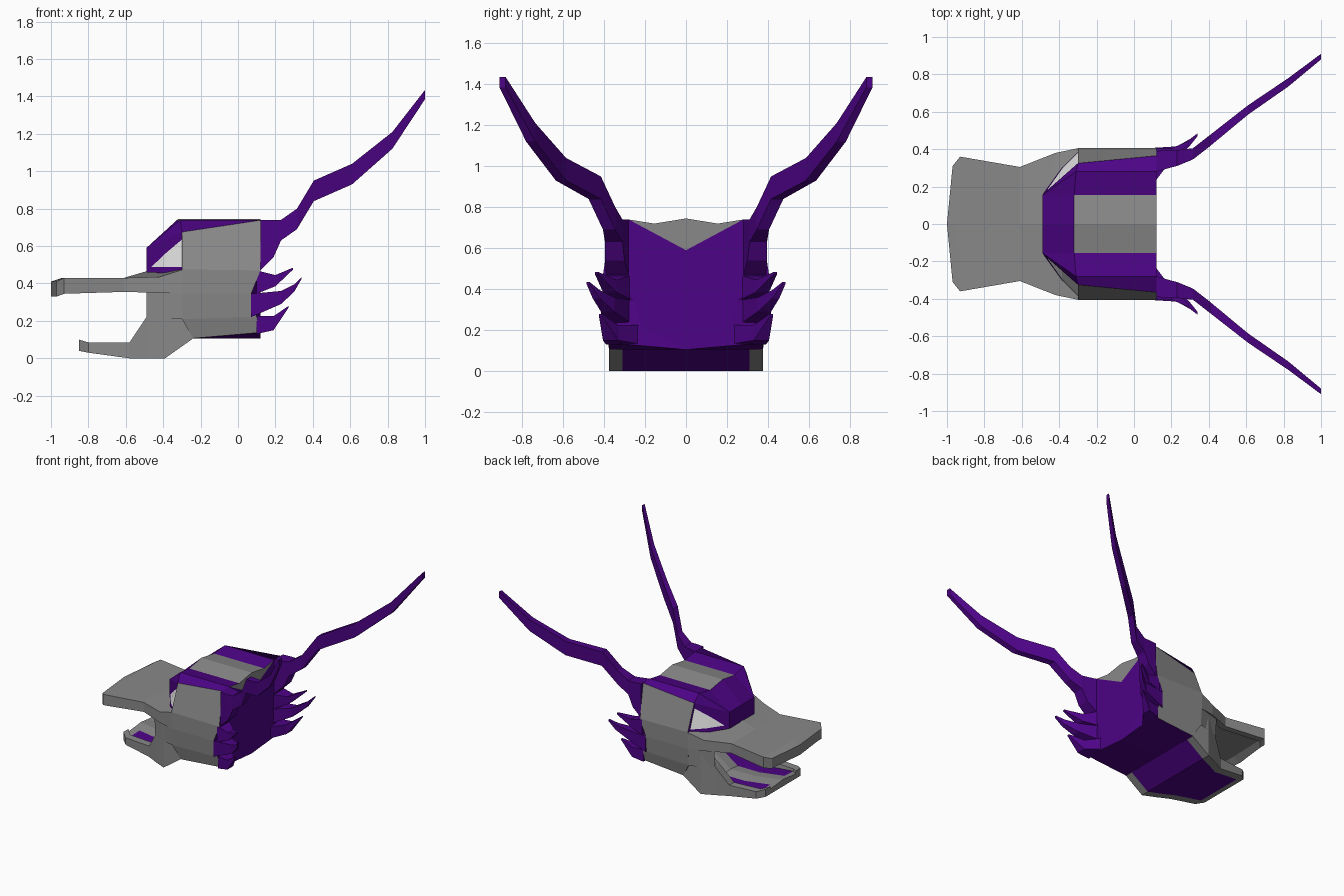
import bpy, bmesh

if "Cube" in bpy.data.objects:
    bpy.data.objects.remove(bpy.data.objects["Cube"], do_unlink=True)


def material(name, color):
    m = bpy.data.materials.new(name)
    m.use_nodes = True
    m.diffuse_color = color
    m.node_tree.nodes["Principled BSDF"].inputs["Base Color"].default_value = color
    return m


GREY, PURPLE, WHITE = 0, 1, 2
MATS = [material("scale grey", (0.25, 0.25, 0.25, 1)),
        material("deep purple", (0.073, 0.001, 0.235, 1)),
        material("eye white", (0.8, 0.8, 0.8, 1))]


def build(name, verts, faces):
    """Make the +y half from (indices, colour) faces and mirror it across y."""
    bm = bmesh.new()
    vs = [bm.verts.new(v) for v in verts]
    for idx, mat in faces:
        bm.faces.new([vs[i] for i in idx]).material_index = mat
    bmesh.ops.recalc_face_normals(bm, faces=bm.faces)
    me = bpy.data.meshes.new(name)
    bm.to_mesh(me)
    bm.free()
    for m in MATS:
        me.materials.append(m)
    ob = bpy.data.objects.new(name, me)
    bpy.context.collection.objects.link(ob)
    mod = ob.modifiers.new("Mirror", "MIRROR")
    mod.use_axis = (False, True, False)
    mod.merge_threshold = 0.0005


def loft(name, rings, color, closed=False, caps=(None, None)):
    """Skin rings of points; color(station, segment) picks each face's colour."""
    n = len(rings[0])
    verts = [p for r in rings for p in r]
    faces = []
    for s in range(len(rings) - 1):
        for k in range(n if closed else n - 1):
            a, b = s * n + k, s * n + (k + 1) % n
            faces.append(((a, b, b + n, a + n), color(s, k)))
    for start, cap in zip((0, len(verts) - n), caps):
        if cap is not None:
            faces.append((tuple(range(start, start + n)), cap))
    build(name, verts, faces)


def spike(name, stations):
    """Tapering four-sided spike; station = x, y in, y out, z low, z high."""
    rings = [[(x, y0, z1), (x, y1, z1), (x, y1, z0), (x, y0, z0)]
             for x, y0, y1, z0, z1 in stations]
    loft(name, rings, lambda s, k: PURPLE, True, (PURPLE, PURPLE))


# Skull: roof, cheeks and underside
front = [(-.32, 0, .745), (-.32, .155, .72), (-.31, .28, .74), (-.3, .325, .675),
         (-.3, .405, .475), (-.3, .405, .345), (-.3, .395, .21), (-.24, .375, .107),
         (-.24, 0, .105)]
back = [(.12, 0, .745), (.12, .155, .72), (.12, .28, .74), (.12, .365, .738),
        (.12, .405, .47), (.07, .405, .345), (.1, .395, .22), (.12, .375, .138),
        (.12, 0, .105)]
skull_colors = [GREY, PURPLE, PURPLE, GREY, GREY, GREY, GREY, PURPLE]
loft("skull", [front, back], lambda s, k: skull_colors[k])

# Flat back wall with the grey notch at the top, and the wall behind the mouth
build("back_wall", back + [(.12, 0, .59), (.12, .25, .345), (.12, .22, .22)],
      [((0, 1, 2, 9), GREY), ((9, 2, 10, 11, 8), PURPLE), ((2, 3, 4, 10), PURPLE),
       ((10, 4, 5), PURPLE), ((10, 5, 6, 11), PURPLE), ((11, 6, 7, 8), PURPLE)])
build("throat_wall", [(-.3, 0, .47), (-.3, .4, .47), (-.3, .39, .21), (-.24, .37, .11),
                      (-.24, 0, .11)], [((0, 1, 2, 3, 4), PURPLE)])

# Brow with a triangular eye under it and a thin lower lid
build("brow_and_eyes",
      [(-.49, 0, .59), (-.49, .155, .59), front[0], front[1], front[2], front[3],
       (-.49, 0, .46), (-.49, .155, .46), (-.385, .25, .563), (-.3, .325, .635),
       (-.3, .38, .487), (-.385, .295, .487), (-.465, .18, .487),
       (-.3, .385, .465), (-.385, .3, .455)],
      [((0, 1, 3, 2), PURPLE), ((1, 4, 3), PURPLE), ((1, 5, 4), PURPLE),
       ((0, 6, 7, 1), PURPLE), ((1, 7, 12), PURPLE), ((1, 12, 8), PURPLE),
       ((1, 8, 9, 5), PURPLE), ((8, 12, 11), WHITE), ((8, 11, 10, 9), WHITE),
       ((7, 14, 11, 12), PURPLE), ((14, 13, 10, 11), PURPLE)])

# Upper jaw: centre x, side x, half width, centre top, side top, bottom, palate
rings = []
for xc, xs, w, tc, ts, b, p in [(-1, -.97, .31, .41, .41, .33, .33),
                                (-.94, -.93, .36, .43, .43, .345, .36),
                                (-.61, -.61, .305, .43, .43, .355, .4),
                                (-.49, -.42, .38, .465, .435, .35, .405),
                                (-.3, -.3, .405, .48, .473, .345, .44)]:
    rings.append([(xc, 0, tc), (xs, w, ts), (xs, w, b), (xs, w - .05, b),
                  (xs, w - .06, p), (xc, 0, p)])
loft("upper_jaw", rings, lambda s, k: GREY, False, (GREY, None))

# Lower jaw with a grey tongue: x, half width, rim height, bottom height
rings = []
for x, w, t, b in [(-.85, .22, .10, .04), (-.8, .265, .085, .03), (-.58, .285, .085, 0),
                   (-.49, .33, .22, 0), (-.39, .375, .345, 0), (-.24, .375, .345, .106)]:
    rings.append([(x, 0, b), (x, w - .065, b), (x, w, b), (x, w, t), (x, w - .06, t),
                  (x, w - .065, b + .04), (x, .09, b + .045), (x, 0, b + .055)])


def jaw_color(s, k):
    if s == 0 or k in (1, 2, 3, 6):
        return GREY
    return GREY if k == 4 and s < 2 else PURPLE


loft("lower_jaw", rings, jaw_color, False, (GREY, None))

# Cheek skin joining the jaws at the mouth corner
build("cheek", [(-.49, .345, .36), (-.3, .405, .36), (-.3, .395, .21), (-.39, .376, .21),
                (-.49, .335, .22)], [((0, 1, 2, 3, 4), GREY)])

# Horns
spike("horns", [(.12, .28, .39, .47, .74), (.19, .30, .395, .54, .74),
                (.23, .31, .395, .63, .74), (.315, .345, .405, .69, .80),
                (.405, .415, .475, .84, .95), (.61, .585, .635, .93, 1.04),
                (.825, .735, .78, 1.12, 1.21), (1, .88, .91, 1.385, 1.435)])

# Cheek tufts
spike("upper_tuft", [(.1, .26, .405, .345, .47), (.2, .34, .405, .385, .445),
                     (.295, .43, .445, .475, .485)])
spike("middle_tuft", [(.07, .25, .405, .22, .345), (.23, .35, .415, .29, .36),
                      (.3, .42, .455, .355, .395), (.34, .47, .485, .425, .435)])
spike("lower_tuft", [(.1, .21, .39, .13, .225), (.19, .33, .405, .15, .225),
                     (.27, .41, .425, .27, .28)])
